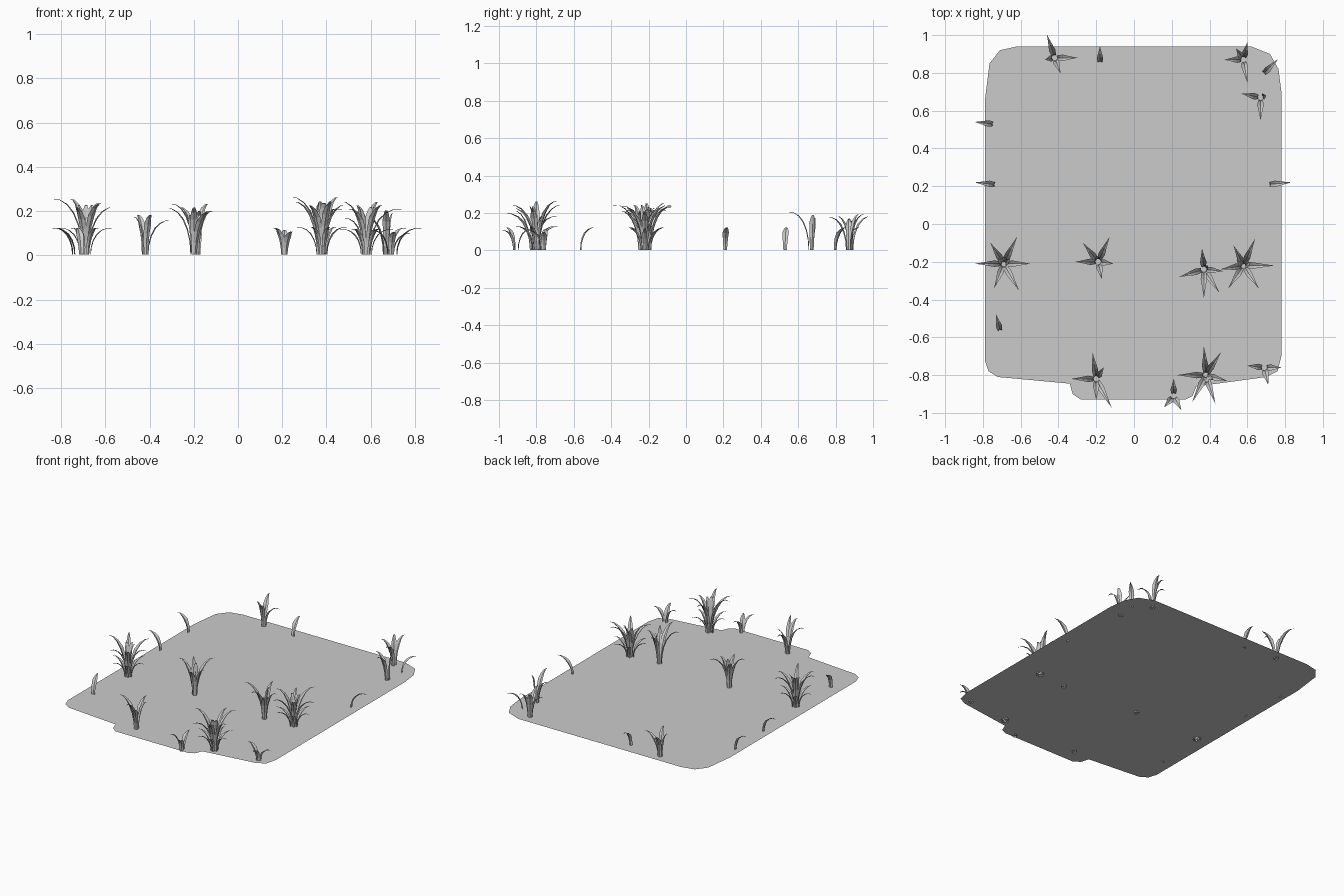
import bpy
import math
import random
from mathutils import Vector

random.seed(4)
cube = bpy.data.objects.get("Cube")
if cube:
    bpy.data.objects.remove(cube, do_unlink=True)

GROUND_Z = 0.012


def make_material(name, colour):
    mat = bpy.data.materials.new(name)
    mat.use_nodes = True
    mat.diffuse_color = colour
    mat.node_tree.nodes["Principled BSDF"].inputs["Base Color"].default_value = colour
    return mat


grey = make_material("plain grey", (0.6, 0.6, 0.6, 1))


def make_object(name, verts, faces):
    mesh = bpy.data.meshes.new(name)
    mesh.from_pydata(verts, [], faces)
    mesh.materials.append(grey)
    mesh.update()
    obj = bpy.data.objects.new(name, mesh)
    bpy.context.collection.objects.link(obj)
    return obj


def add_blade(verts, faces, base, tip, height, width=0.034, segments=6):
    """Folded leaf that rises from base and arches over towards tip."""
    reach = Vector((tip[0] - base[0], tip[1] - base[1], 0))
    out = reach.normalized()
    side = Vector((-out.y, out.x, 0))
    start = len(verts)
    for i in range(segments + 1):
        t = i / segments
        turn = math.radians(96) * t
        centre = Vector((base[0], base[1], 0.003))
        centre += reach * (1 - math.cos(turn)) / (1 - math.cos(math.radians(96)))
        centre.z += height * math.sin(turn)
        # narrow foot, full belly, pointed tip
        half = width / 2 * (0.55 + 0.9 * t) if t < 0.5 else width * (1 - t)
        half = max(half, 0.0006)
        normal = Vector((0, 0, 1)) * math.sin(turn) - out * math.cos(turn)
        fold = normal * half * 0.4
        verts += [centre - side * half + fold, centre, centre + side * half + fold]
    for i in range(segments):
        a = start + i * 3
        for k in (a, a + 1):
            faces.append((k, k + 3, k + 4, k + 1))


def tuft(name, x, y, height, tips, full=False):
    """Clump of blades; a full clump also gets low outer and upright inner blades."""
    verts, faces = [], []
    for i, tip in enumerate(tips):
        rise = height * (1, 0.86, 0.93)[i % 3]
        direction = Vector((tip[0] - x, tip[1] - y)).normalized()
        foot = Vector((x, y)) + direction * (0.015 if len(tips) > 1 else 0)
        add_blade(verts, faces, foot, tip, rise)
        if full:
            low_tip = Vector((x, y)) + direction * 0.12
            add_blade(verts, faces, foot + direction * 0.01, low_tip, height * 0.48, 0.026)
            if i % 2 == 0:
                angle = random.uniform(0, math.tau)
                inner = Vector((math.cos(angle), math.sin(angle)))
                add_blade(verts, faces, Vector((x, y)) + inner * 0.01,
                          Vector((x, y)) + inner * 0.045, height * 0.9)
    return make_object(name, verts, faces)


# Ground sheet with rounded corners and a shallow tab at the front
outline = [
    (-0.72, -0.81), (-0.34, -0.845), (-0.325, -0.9), (-0.28, -0.93),
    (0.27, -0.93), (0.31, -0.91), (0.33, -0.86), (0.7, -0.81),
    (0.76, -0.78), (0.78, -0.7), (0.78, 0.7), (0.765, 0.82),
    (0.72, 0.9), (0.62, 0.94), (-0.62, 0.94), (-0.71, 0.92),
    (-0.765, 0.85), (-0.79, 0.65), (-0.79, -0.72), (-0.77, -0.78),
]
make_object("ground_sheet", [(px, py, GROUND_Z) for px, py in outline],
            [tuple(range(len(outline)))])

# Large tufts
tuft("right_tuft", -0.69, -0.21, 0.25,
     [(-0.84, -0.21), (-0.55, -0.21), (-0.62, -0.07), (-0.76, -0.1),
      (-0.74, -0.34), (-0.61, -0.35)], full=True)
tuft("left_tuft", 0.58, -0.22, 0.24,
     [(0.46, -0.24), (0.74, -0.22), (0.53, -0.12), (0.64, -0.08),
      (0.5, -0.34), (0.66, -0.34)], full=True)
tuft("front_tuft", 0.38, -0.8, 0.26,
     [(0.23, -0.8), (0.49, -0.83), (0.37, -0.65), (0.46, -0.68),
      (0.31, -0.94), (0.43, -0.95)], full=True)

# Medium tufts
tuft("middle_tuft", -0.19, -0.2, 0.23,
     [(-0.31, -0.2), (-0.11, -0.21), (-0.27, -0.1), (-0.13, -0.07),
      (-0.17, -0.29), (-0.2, -0.17)])
tuft("middle_left_tuft", 0.37, -0.24, 0.24,
     [(0.24, -0.28), (0.47, -0.25), (0.36, -0.13), (0.37, -0.39),
      (0.45, -0.36), (0.39, -0.22)])
tuft("tab_tuft", -0.2, -0.82, 0.21,
     [(-0.33, -0.82), (-0.22, -0.68), (-0.12, -0.97), (-0.2, -0.93),
      (-0.16, -0.76)])
tuft("back_right_tuft", -0.42, 0.88, 0.18,
     [(-0.46, 1.0), (-0.3, 0.88), (-0.47, 0.87), (-0.39, 0.8)])
tuft("back_left_tuft", 0.58, 0.87, 0.19,
     [(0.6, 0.96), (0.48, 0.87), (0.6, 0.75), (0.54, 0.93)])

# Small tufts
tuft("tab_small_tuft", 0.21, -0.91, 0.12,
     [(0.16, -0.97), (0.25, -0.985), (0.21, -0.82)])
tuft("front_left_small_tuft", 0.69, -0.76, 0.11,
     [(0.6, -0.75), (0.78, -0.76), (0.71, -0.85)])
tuft("back_left_small_tuft", 0.67, 0.67, 0.2,
     [(0.67, 0.55), (0.57, 0.69), (0.7, 0.68)])

# Single blades along the edges
singles = {
    "right_back_blade": ((-0.75, 0.53), (-0.84, 0.54)),
    "right_middle_blade": ((-0.74, 0.21), (-0.84, 0.22)),
    "right_front_blade": ((-0.71, -0.56), (-0.73, -0.48)),
    "left_middle_blade": ((0.72, 0.21), (0.83, 0.22)),
    "back_blade": ((-0.18, 0.86), (-0.18, 0.94)),
    "back_corner_blade": ((0.69, 0.8), (0.76, 0.87)),
}
for name, (base, tip) in singles.items():
    tuft(name, base[0], base[1], 0.12, [tip])
